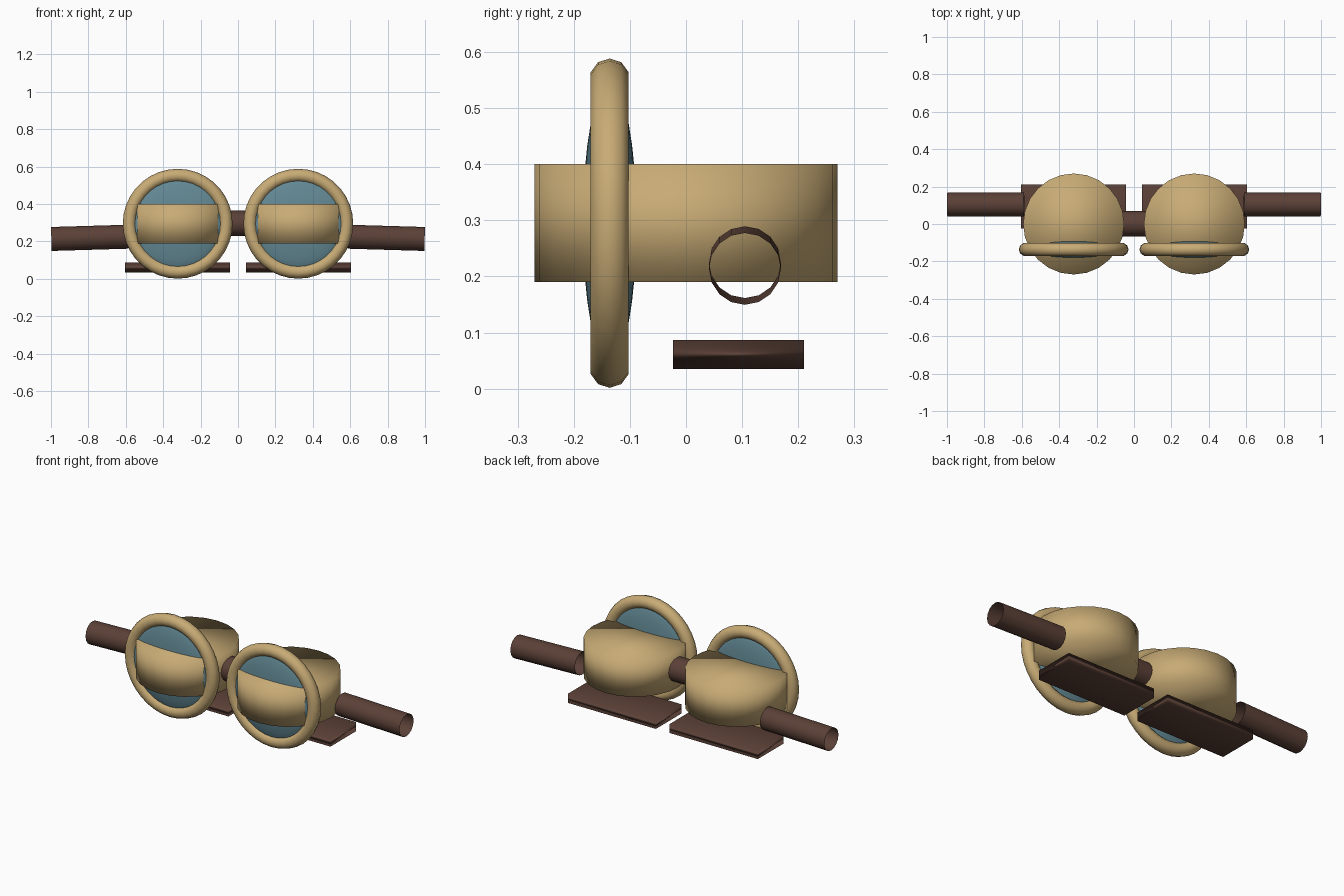
import bpy, math

if "Cube" in bpy.data.objects:
    bpy.data.objects.remove(bpy.data.objects["Cube"])

def mat(name, col):
    m = bpy.data.materials.new(name)
    m.diffuse_color = (*col, 1)
    m.use_nodes = True
    m.node_tree.nodes["Principled BSDF"].inputs["Base Color"].default_value = m.diffuse_color
    return m

BRASS = mat("brass tan", (0.58, 0.41, 0.18))
GLASS = mat("blue glass", (0.125, 0.25, 0.30))
LEATHER = mat("brown leather", (0.105, 0.052, 0.038))

def finish(name, material):
    o = bpy.context.object
    o.name = name
    o.data.materials.append(material)
    bpy.ops.object.shade_smooth()   # fully smooth, caps included
    return o

def tube(name, x0, z0, x1, z1, y, r):
    """Open-ended leather tube between two points in the xz plane."""
    dx, dz = x1 - x0, z1 - z0
    bpy.ops.mesh.primitive_cylinder_add(
        vertices=16, radius=r, depth=math.hypot(dx, dz), end_fill_type='NOTHING',
        location=((x0 + x1) / 2, y, (z0 + z1) / 2),
        rotation=(0, math.atan2(dx, dz), 0))
    return finish(name, LEATHER)

for side, s in (("left", -1), ("right", 1)):
    cx = 0.3225 * s
    # Eye cup: upright drum
    bpy.ops.mesh.primitive_cylinder_add(vertices=24, radius=0.27, depth=0.21,
                                        location=(cx, 0, 0.295))
    finish(side + "_eye_cup", BRASS)
    # Rim around the lens
    bpy.ops.mesh.primitive_torus_add(major_segments=36, minor_segments=10,
                                     major_radius=0.258, minor_radius=0.0355,
                                     location=(cx, -0.136, 0.295),
                                     rotation=(math.pi / 2, 0, 0))
    finish(side + "_rim", BRASS)
    # Lens: flattened sphere
    bpy.ops.mesh.primitive_uv_sphere_add(segments=32, ring_count=16, radius=1,
                                         location=(cx, -0.136, 0.295),
                                         rotation=(math.pi / 2, 0, 0))
    bpy.context.object.scale = (0.25, 0.25, 0.048)
    finish(side + "_lens", GLASS)
    # Padding plate under the cup
    bpy.ops.mesh.primitive_cube_add(size=1, location=(0.324 * s, 0.0935, 0.061))
    bpy.context.object.scale = (0.56, 0.234, 0.052)
    finish(side + "_pad", LEATHER)
    # Strap drooping slightly outward
    tube(side + "_strap", 0.588 * s, 0.2255, 0.998 * s, 0.2135, 0.105, 0.064)

# Nose bridge
tube("bridge", -0.075, 0.297, 0.075, 0.297, 0.002, 0.068)
